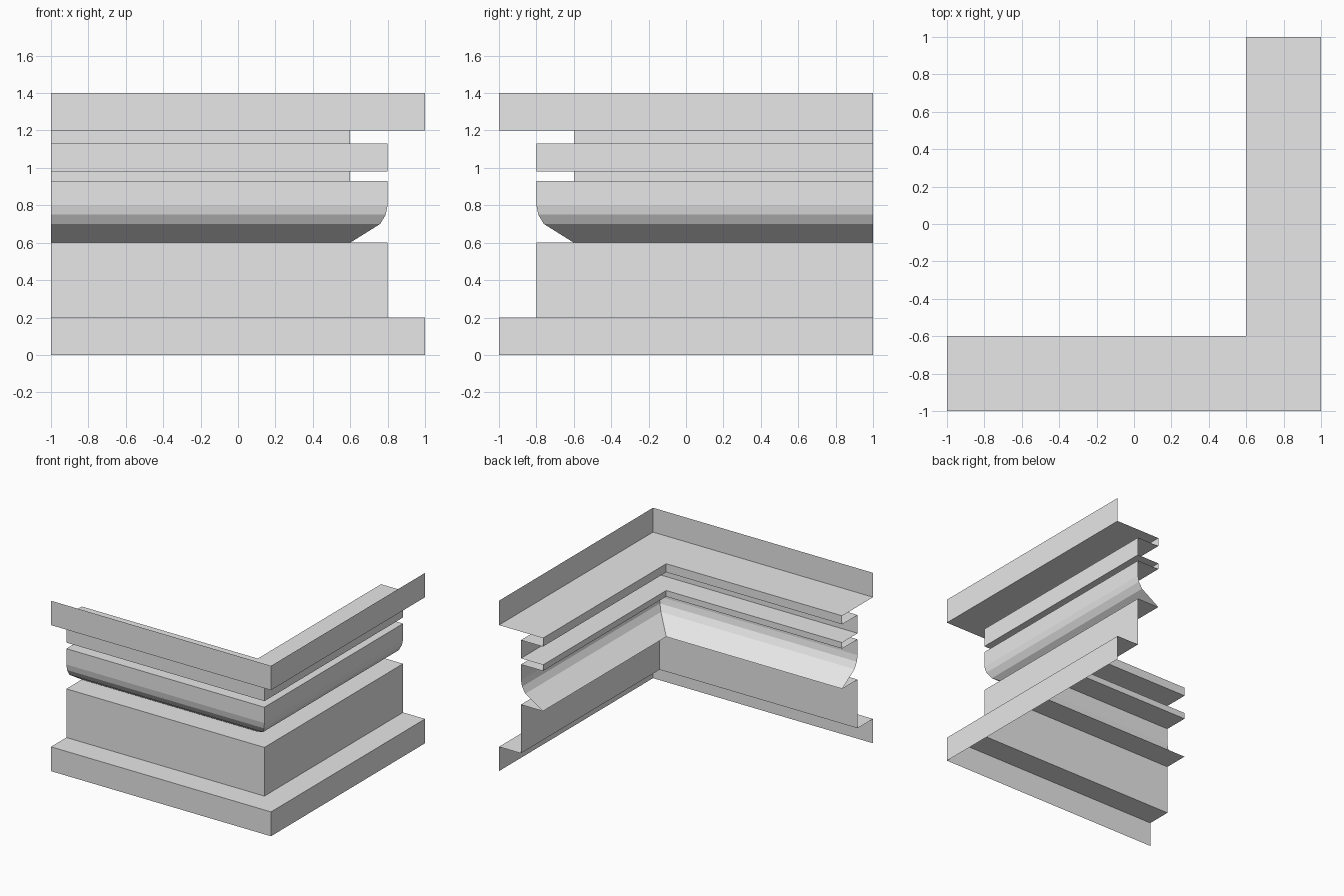
import bpy

cube = bpy.data.objects.get("Cube")
if cube:
    bpy.data.objects.remove(cube, do_unlink=True)

# One plain grey for the whole moulding
grey = bpy.data.materials.new("plain_grey")
grey.use_nodes = True
colour = (0.8, 0.8, 0.8, 1)
grey.diffuse_color = colour
grey.node_tree.nodes["Principled BSDF"].inputs["Base Color"].default_value = colour


def sweep(name, profile):
    """Run an open (reach, height) profile along the mitred corner."""
    verts, faces = [], []
    for d, z in profile:
        verts += [(-1, -d, z), (d, -d, z), (d, 1, z)]
    for row in range(len(profile) - 1):
        for col in range(2):
            a = row * 3 + col
            faces.append((a, a + 1, a + 4, a + 3))
    mesh = bpy.data.meshes.new(name)
    mesh.from_pydata(verts, [], faces)
    mesh.materials.append(grey)
    obj = bpy.data.objects.new(name, mesh)
    bpy.context.collection.objects.link(obj)


FACE, RECESS, EDGE = 0.8, 0.6, 1.0

# Foot board with its ledge, then the tall flat board
sweep("plinth", [(EDGE, 0), (EDGE, 0.2), (FACE, 0.2)])
sweep("lower_board", [(FACE, 0.2), (FACE, 0.6), (RECESS, 0.6)])

# Rounded band flaring out of the recess
sweep("rounded_band", [(RECESS, 0.6), (0.76, 0.7), (0.79, 0.75),
                       (FACE, 0.8), (FACE, 0.93), (RECESS, 0.93)])

# Narrow groove, flat band and wider groove
sweep("lower_groove", [(RECESS, 0.93), (RECESS, 0.98)])
sweep("flat_band", [(RECESS, 0.98), (FACE, 0.98), (FACE, 1.13), (RECESS, 1.13)])
sweep("upper_groove", [(RECESS, 1.13), (RECESS, 1.2)])

# Overhanging top rim, open above
sweep("top_rim", [(RECESS, 1.2), (EDGE, 1.2), (EDGE, 1.4)])
